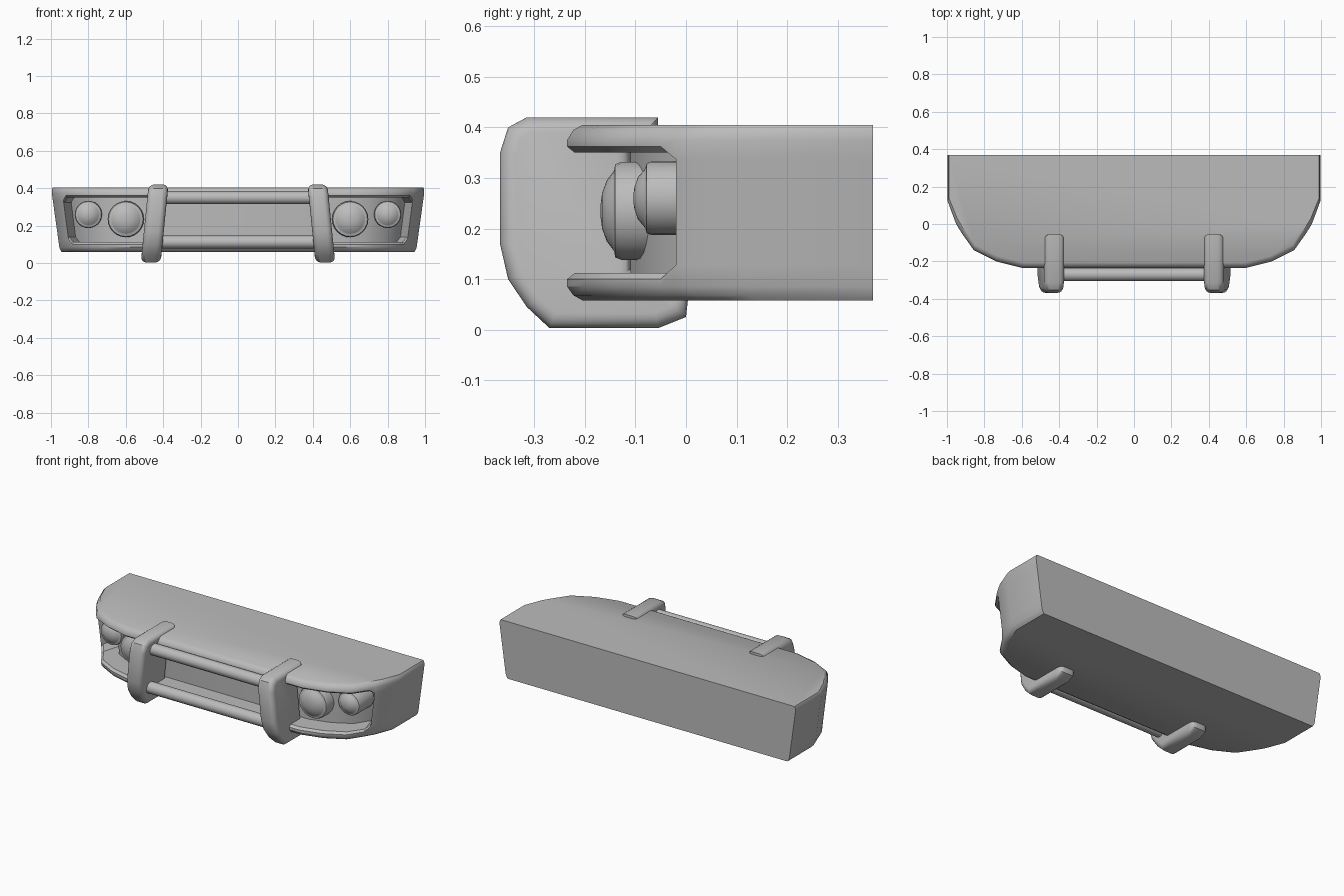
import bpy, bmesh, math

if "Cube" in bpy.data.objects:
    bpy.data.objects.remove(bpy.data.objects["Cube"])

grey = bpy.data.materials.new("grey")
grey.diffuse_color = (0.5, 0.5, 0.5, 1)
grey.use_nodes = True
grey.node_tree.nodes["Principled BSDF"].inputs["Base Color"].default_value = grey.diffuse_color


def finish(name, bm, angle=35):
    bmesh.ops.remove_doubles(bm, verts=bm.verts, dist=0.0005)
    bmesh.ops.recalc_face_normals(bm, faces=bm.faces)
    me = bpy.data.meshes.new(name)
    bm.to_mesh(me)
    bm.free()
    me.materials.append(grey)
    ob = bpy.data.objects.new(name, me)
    bpy.context.collection.objects.link(ob)
    bpy.ops.object.select_all(action='DESELECT')
    bpy.context.view_layer.objects.active = ob
    ob.select_set(True)
    bpy.ops.object.shade_smooth_by_angle(angle=math.radians(angle))
    return ob


# Bumper shell: a C-shaped section carried round the plan outline
def section(kind):
    zt, zb = (0.35, 0.112) if kind == 2 else (0.325, 0.14)
    lip, deep = (0.015, 0.125) if kind else (0, 0)
    return [(0.03, 0.405), (0.012, 0.395), (0, 0.375), (0, max(zt + 0.012, 0.335)),
            (lip, zt), (deep, zt), (deep, zb), (lip, zb),
            (0, zb - 0.012), (0, 0.085), (0.012, 0.068), (0.03, 0.058)]


# x, y, kind (0 closed side, 1 rounded end of opening, 2 full opening)
half = [(1, 0.37, 0), (1, 0.12, 0), (0.955, 0, 0), (0.943, -0.02, 0),
        (0.943, -0.02, 1), (0.924, -0.05, 2), (0.86, -0.14, 2),
        (0.74, -0.20, 2), (0.60, -0.235, 2)]
stations = half + [(-x, y, k) for x, y, k in reversed(half)]

bm = bmesh.new()
rings = []
for x, y, kind in stations:
    w = min(1, (0.37 - y) / 0.39)
    rings.append([bm.verts.new((x * (1 - 0.35 * d) * (1 - 0.14 * (0.405 - z)), y + d * w, z))
                  for d, z in section(kind)])
for a, b in zip(rings, rings[1:]):
    for i in range(len(a) - 1):
        bm.faces.new((a[i], a[i + 1], b[i + 1], b[i]))
bm.faces.new([r[0] for r in rings])
bm.faces.new([r[-1] for r in rings])
bm.faces.new(rings[0] + rings[-1][::-1])
finish("bumper_shell", bm)


# Turned part about an axis along y, profile of (radius, y)
def lamp(name, cx, cz, profile, n=24):
    bm = bmesh.new()
    loops = [[bm.verts.new((cx + r * math.cos(2 * math.pi * i / n), y,
                            cz + r * math.sin(2 * math.pi * i / n))) for i in range(n)]
             for r, y in profile]
    for a, b in zip(loops, loops[1:]):
        for i in range(n):
            j = (i + 1) % n
            bm.faces.new((a[i], a[j], b[j], b[i]))
    bm.faces.new(loops[0])
    bm.faces.new(loops[-1])
    finish(name, bm)


# Upright guard: side profile extruded, leaning outward towards the bottom
guard_profile = [(-0.055, 0.42), (-0.315, 0.42), (-0.352, 0.40), (-0.368, 0.35),
                 (-0.368, 0.17), (-0.352, 0.10), (-0.315, 0.045), (-0.27, 0.003),
                 (-0.055, 0.003), (0, 0.025), (0.005, 0.07), (-0.11, 0.12),
                 (-0.11, 0.36), (-0.055, 0.36)]


def guard(name, s):
    bm = bmesh.new()
    sides = [[bm.verts.new((s * (0.425 + 0.1 * (0.42 - z) + dx), y, z))
              for y, z in guard_profile] for dx in (-0.053, 0.053)]
    a, b = sides
    n = len(a)
    for i in range(n):
        j = (i + 1) % n
        bm.faces.new((a[i], a[j], b[j], b[i]))
    caps = [bm.faces.new(a), bm.faces.new(b)]
    bmesh.ops.recalc_face_normals(bm, faces=bm.faces)
    rim = list({e for f in caps for e in f.edges})
    bmesh.ops.bevel(bm, geom=rim, offset=0.03, segments=4, profile=0.5, affect='EDGES')
    finish(name, bm, 40)


for side, s in (("right", 1), ("left", -1)):
    guard(side + "_guard", s)
    lamp(side + "_headlamp", s * 0.60, 0.235,
         [(0.097, 0.0), (0.097, -0.128), (0.092, -0.14), (0.080, -0.142),
          (0.076, -0.145), (0.060, -0.157), (0.035, -0.166), (0.012, -0.169)])
    lamp(side + "_side_lamp", s * 0.80, 0.26,
         [(0.073, 0.06), (0.073, -0.068), (0.069, -0.078), (0.060, -0.080),
          (0.056, -0.083), (0.042, -0.095), (0.022, -0.102), (0.008, -0.104)])

# Horizontal tubes between the guards
for name, z in (("upper_bar", 0.35), ("lower_bar", 0.112)):
    bm = bmesh.new()
    n = 16
    ends = [[bm.verts.new((x, -0.27 + 0.035 * math.cos(2 * math.pi * i / n),
                           z + 0.035 * math.sin(2 * math.pi * i / n))) for i in range(n)]
            for x in (-0.43, 0.43)]
    for i in range(n):
        j = (i + 1) % n
        bm.faces.new((ends[0][i], ends[0][j], ends[1][j], ends[1][i]))
    for e in ends:
        bm.faces.new(e)
    finish(name, bm)
